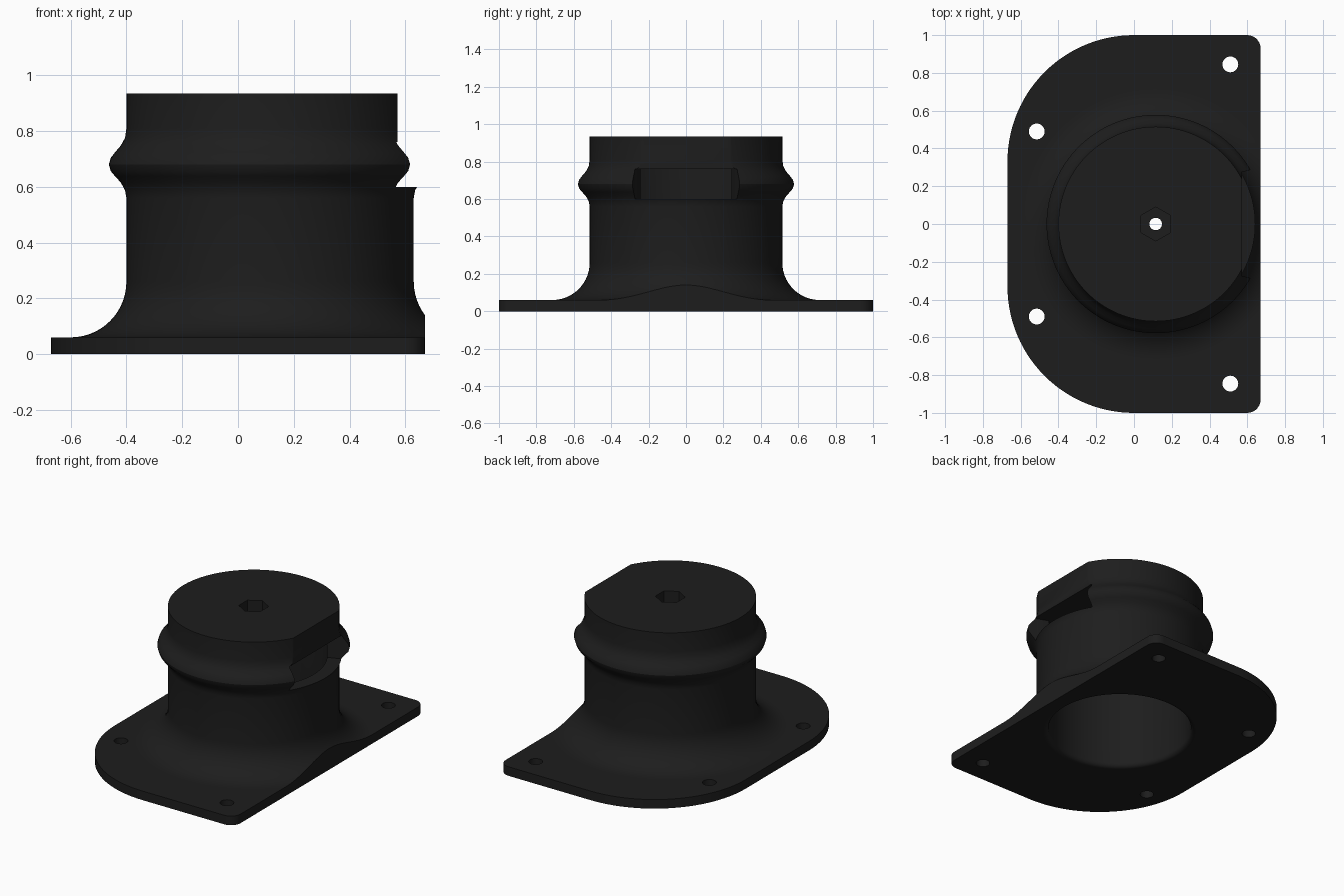
import bpy, bmesh, math

if "Cube" in bpy.data.objects:
    bpy.data.objects.remove(bpy.data.objects["Cube"])

CX = 0.115            # axis of the round body
SEG = 128

black = bpy.data.materials.new("matte black")
black.diffuse_color = (0.0125, 0.0125, 0.0125, 1)
black.use_nodes = True
black.node_tree.nodes["Principled BSDF"].inputs["Base Color"].default_value = black.diffuse_color


def finish(bm, name):
    bmesh.ops.recalc_face_normals(bm, faces=bm.faces)
    me = bpy.data.meshes.new(name)
    bm.to_mesh(me)
    bm.free()
    ob = bpy.data.objects.new(name, me)
    bpy.context.collection.objects.link(ob)
    me.materials.append(black)
    return ob


def arc(cx, cy, r, a0, a1, n):
    return [(cx + r * math.cos(math.radians(a0 + (a1 - a0) * i / n)),
             cy + r * math.sin(math.radians(a0 + (a1 - a0) * i / n))) for i in range(n + 1)]


def prism(name, pts, z0, z1):
    bm = bmesh.new()
    face = bm.faces.new([bm.verts.new((x, y, z0)) for x, y in pts])
    ext = bmesh.ops.extrude_face_region(bm, geom=[face])
    bmesh.ops.translate(bm, vec=(0, 0, z1 - z0),
                        verts=[v for v in ext["geom"] if isinstance(v, bmesh.types.BMVert)])
    return finish(bm, name)


def revolve(name, profile):
    # Closed profile turned around the body axis
    bm = bmesh.new()
    rings = []
    for r, z in profile:
        rings.append([bm.verts.new((CX + r * math.cos(math.tau * i / SEG),
                                    r * math.sin(math.tau * i / SEG), z)) for i in range(SEG)])
    for a, b in zip(rings, rings[1:] + rings[:1]):
        for i in range(SEG):
            j = (i + 1) % SEG
            bm.faces.new((a[i], a[j], b[j], b[i]))
    return finish(bm, name)


def boolean(target, tool, op):
    mod = target.modifiers.new(op, "BOOLEAN")
    mod.operation, mod.solver, mod.object = op, "EXACT", tool
    bpy.context.view_layer.objects.active = target
    bpy.ops.object.modifier_apply(modifier=mod.name)
    bpy.data.objects.remove(tool)


# Hollow body with a bead around the neck, flowing into a wide flange
profile = [(0.033, 0.935), (0.033, 0.76), (0.44, 0.76)]     # bolt hole, cavity
profile += arc(0.47, 0.03, 0.03, 180, 270, 6)               # rounded cavity mouth
profile += [(0.48, 0), (1.4, 0), (1.4, 0.06), (0.73, 0.06)]
profile += arc(0.715, 0.26, 0.20, 270, 180, 14)             # outer flare
profile += [(0.515, 0.56), (0.52, 0.587), (0.535, 0.615), (0.556, 0.638),
            (0.571, 0.656), (0.578, 0.68), (0.571, 0.704), (0.556, 0.723),
            (0.535, 0.748), (0.52, 0.775), (0.515, 0.81)]   # bead
profile += [(0.515, 0.935)]
mount = revolve("flanged_mount", profile)

# Flange outline: two large rounded corners on the left, small ones on the right
half = arc(0.60, 0.93, 0.07, 0, 90, 8) + arc(0, 0.33, 0.67, 90, 180, 28)
outline = half + [(x, -y) for x, y in reversed(half)]
boolean(mount, prism("outline_cutter", outline, -0.2, 1.3), "INTERSECT")

# Screw holes
for x, y in ((0.51, 0.845), (-0.515, 0.49)):
    for s in (1, -1):
        circle = arc(x, s * y, 0.042, 0, 360, 32)[:-1]
        boolean(mount, prism("hole_cutter", circle, -0.1, 0.2), "DIFFERENCE")

# Hexagonal nut pocket
boolean(mount, prism("hex_cutter", arc(CX, 0, 0.09, 30, 390, 6)[:-1], 0.83, 1.2), "DIFFERENCE")

# Window through the neck wall and bead, with splayed sides
side = [(0.40, 0.243), (0.482, 0.243), (0.555, 0.27), (0.62, 0.287), (0.9, 0.36)]
window = side + [(x, -y) for x, y in reversed(side)]
boolean(mount, prism("window_cutter", window, 0.60, 0.76), "DIFFERENCE")

# Flat on the side of the cap
flat = [(0.572, -0.6), (0.9, -0.6), (0.9, 0.6), (0.572, 0.6)]
boolean(mount, prism("flat_cutter", flat, 0.76, 1.2), "DIFFERENCE")

bpy.ops.object.select_all(action="DESELECT")
mount.select_set(True)
bpy.context.view_layer.objects.active = mount
bpy.ops.object.shade_smooth_by_angle(angle=math.radians(30))
